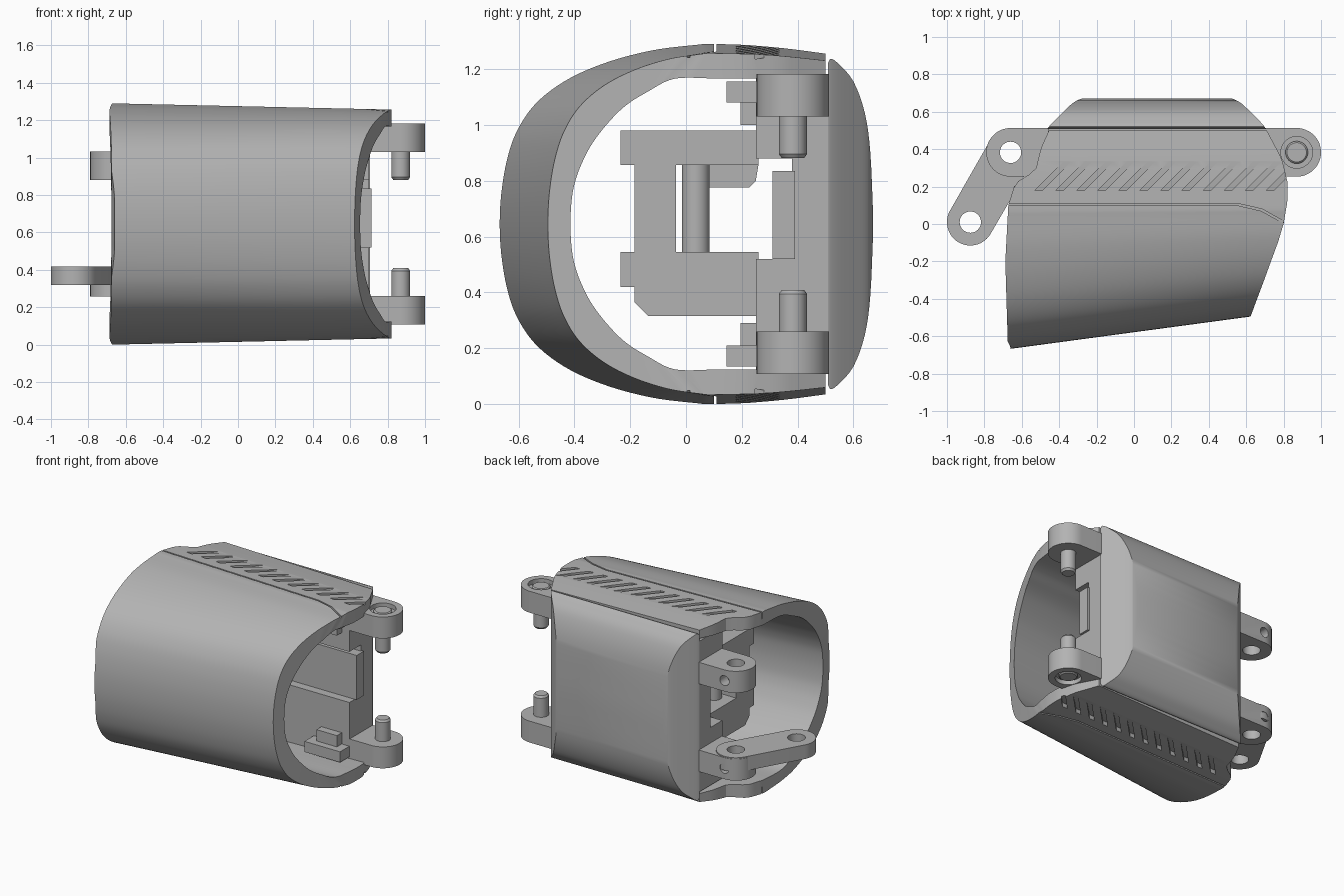
import bpy, bmesh, math
from mathutils import Vector

if "Cube" in bpy.data.objects:
    bpy.data.objects.remove(bpy.data.objects["Cube"])

ZC = 0.645  # mid height: everything mirrors about it
grey = bpy.data.materials.new("warm_grey")
grey.diffuse_color = (0.45, 0.45, 0.45, 1)
grey.use_nodes = True
grey.node_tree.nodes["Principled BSDF"].inputs["Base Color"].default_value = grey.diffuse_color


def make(name, verts, faces, smooth=None):
    me = bpy.data.meshes.new(name)
    me.from_pydata(verts, [], faces)
    bm = bmesh.new()
    bm.from_mesh(me)
    bmesh.ops.recalc_face_normals(bm, faces=bm.faces)
    bm.to_mesh(me)
    bm.free()
    ob = bpy.data.objects.new(name, me)
    bpy.context.collection.objects.link(ob)
    me.materials.append(grey)
    if smooth:
        shade(ob, smooth)
    return ob


def shade(ob, angle=30):
    bpy.ops.object.select_all(action='DESELECT')
    ob.select_set(True)
    bpy.context.view_layer.objects.active = ob
    bpy.ops.object.shade_smooth_by_angle(angle=math.radians(angle))


def prism(name, outline, lo, hi, axis='z', smooth=None):
    """Extrude a 2D outline along z (xy outline) or x (yz outline) or y (xz outline)."""
    place = {'z': lambda a, b, c: (a, b, c), 'x': lambda a, b, c: (c, a, b),
             'y': lambda a, b, c: (a, c, b)}[axis]
    n = len(outline)
    verts = [place(a, b, c) for c in (lo, hi) for a, b in outline]
    faces = [tuple(range(n)), tuple(range(n, 2 * n))]
    faces += [(i, (i + 1) % n, n + (i + 1) % n, n + i) for i in range(n)]
    return make(name, verts, faces, smooth)


def box(name, x0, x1, y0, y1, z0, z1):
    return prism(name, [(x0, y0), (x1, y0), (x1, y1), (x0, y1)], z0, z1)


def arc(cx, cy, r, a0=0, a1=360, n=40):
    full = a1 - a0 == 360
    return [(cx + r * math.cos(math.radians(a0 + (a1 - a0) * i / n)),
             cy + r * math.sin(math.radians(a0 + (a1 - a0) * i / n)))
            for i in range(n if full else n + 1)]


def cut(ob, cutter):
    m = ob.modifiers.new("cut", 'BOOLEAN')
    m.operation, m.solver, m.object = 'DIFFERENCE', 'EXACT', cutter
    bpy.context.view_layer.objects.active = ob
    bpy.ops.object.modifier_apply(modifier=m.name)
    bpy.data.objects.remove(cutter)


def lerp(pts, v):
    if v <= pts[0][0]:
        return pts[0][1]
    for (a, p), (b, q) in zip(pts, pts[1:]):
        if v <= b:
            return p + (q - p) * (v - a) / (b - a)
    return pts[-1][1]


def spline(pts, sub):
    P = [Vector(p) for p in pts]
    out = []
    for i in range(len(P) - 1):
        a, b, c, d = P[max(i - 1, 0)], P[i], P[i + 1], P[min(i + 2, len(P) - 1)]
        for s in range(sub):
            t = s / sub
            out.append(0.5 * (2 * b + (c - a) * t + (2 * a - 5 * b + 4 * c - d) * t * t
                              + (3 * b - a - 3 * c + d) * t ** 3))
    return out + [P[-1]]


# ---- outer shell: tapered C-shaped sleeve with contoured ends ----
outer = [(-.67, 0), (-.663, .12), (-.64, .24), (-.6, .345), (-.53, .44), (-.42, .52),
         (-.28, .58), (-.12, .622), (.03, .641), (.1, .645), (.3, .638), (.5, .615)]
inner = [(-.57, 0), (-.563, .1), (-.545, .17), (-.515, .235), (-.47, .305), (-.4, .38),
         (-.32, .445), (-.22, .497), (-.09, .548), (.1, .55), (.3, .55), (.5, .555)]
left_end = [(-.66, -.66), (-.63, -.675), (-.2, -.688), (.1, -.672), (.22, -.635),
            (.25, -.58), (.29, -.525), (.4, -.5), (.5, -.455)]
right_end = [(-.49, .62), (-.3, .695), (-.1, .77), (0, .8), (.12, .82), (.22, .822),
             (.35, .79), (.5, .71)]


def height(x):
    return 1 - 0.0345 * (x + .68)


def depth(y, x):
    return y if y > .1 else .1 - (.1 - y) * (1 - .1746 * (x + .68))


def skin(profile, steps):
    full = [(y, -h) for y, h in reversed(profile[1:])] + profile
    rows = []
    for y, h in spline(full, 6):
        x0, x1 = lerp(left_end, y), lerp(right_end, depth(y, .72))
        xs = [x0 + (x1 - x0) * j / steps for j in range(steps + 1)]
        rows.append([(x, depth(y, x), ZC + h * height(x)) for x in xs])
    return rows


S = 6
o_rows, i_rows = skin(outer, S), skin(inner, S)
R = len(o_rows)
verts = [v for rows in (o_rows, i_rows) for r in rows for v in r]
O = lambda i, j: i * (S + 1) + j
I = lambda i, j: (R + i) * (S + 1) + j
faces = []
for i in range(R - 1):
    for j in range(S):
        for G in (O, I):
            faces.append((G(i, j), G(i + 1, j), G(i + 1, j + 1), G(i, j + 1)))
    for j in (0, S):
        faces.append((O(i, j), O(i + 1, j), I(i + 1, j), I(i, j)))
for j in range(S):
    for i in (0, R - 1):
        faces.append((O(i, j), O(i, j + 1), I(i, j + 1), I(i, j)))
shell = make("shell", verts, faces)

# ramped grip slots and the panel seam, on the top and bottom sides
for s in (1, -1):
    sv, sf = [], []
    for k in range(12):
        x = -.53 + k * .1125
        for dx, y, d in ((0, .18, -.028), (.16, .34, .002)):
            for w in (0, .04):
                zs = height(x + dx) * lerp(outer, y) + d
                sv += [(x + dx + w, y, ZC + s * zs), (x + dx + w, y, ZC + s * .75)]
        b = k * 8
        sf += [tuple(b + q for q in f) for f in ((0, 1, 3, 2), (4, 5, 7, 6), (0, 1, 5, 4),
                                                 (2, 3, 7, 6), (0, 2, 6, 4), (1, 3, 7, 5))]
    cut(shell, make("slot_cutter", sv, sf))
    seam = [(-.75, .1), (.55, .1), (.68, .07), (.86, -.03), (.86, -.018), (.685, .08),
            (.553, .11), (-.75, .11)]
    lo, hi = sorted((ZC + s * .597, ZC + s * .8))
    cut(shell, prism("seam_cutter", seam, lo, hi))
shade(shell, 25)

# ---- rounded back cover: rectangular sections shrinking towards the back ----
levels = spline([(.508, -.462, .705, .575), (.52, -.455, .698, .592), (.55, -.428, .672, .57),
                 (.6, -.378, .622, .51), (.64, -.335, .58, .40), (.66, -.305, .55, .26),
                 (.67, -.28, .525, .04)], 4)
cv, cf = [], []
for y, a, b, h in levels:
    cv += [(a, y, ZC - h), (b, y, ZC - h), (b, y, ZC + h), (a, y, ZC + h)]
for i in range(len(levels) - 1):
    cf += [(4 * i + k, 4 * i + (k + 1) % 4, 4 * i + 4 + (k + 1) % 4, 4 * i + 4 + k) for k in range(4)]
n = len(cv)
cf += [(0, 1, 2, 3), (n - 4, n - 3, n - 2, n - 1)]
make("back_cover", cv, cf, 30)

# ---- inner frame behind the cover ----
box("frame_upper", -.46, .70, .25, .51, .88, 1.18)
box("frame_lower", -.46, .70, .25, .51, .11, .52)
box("frame_middle", -.46, .70, .38, .51, .5, .9)
box("frame_rib", .1, .715, .31, .39, .52, .835)

# small stepped tabs on the frame
for s, side in ((1, "upper"), (-1, "lower")):
    for part, y0, a, b, x0, x1 in (("base", .145, .435, .51, .42, .70), ("step", .195, .355, .435, .48, .64)):
        lo, hi = sorted((ZC + s * a, ZC + s * b))
        box(f"{side}_tab_{part}", x0, x1, y0, .26, lo, hi)

# ---- right hinge lugs with pins ----
for s, side in ((1, "upper"), (-1, "lower")):
    zin, zout = ZC + s * .385, ZC + s * .537
    out = arc(.87, .383, .13, -90, 90, 24) + [(.55, .513), (.55, .253)]
    lug = prism(f"{side}_right_lug", out, min(zin, zout), max(zin, zout))
    cut(lug, prism("recess_cutter", arc(.87, .383, .085), *sorted((zout - s * .03, zout + s * .1))))
    shade(lug)
    rings = ((.052, zout - s * .008), (.06, zout - s * .015), (.06, zin),
             (.05, zin), (.05, ZC + s * .25), (.04, ZC + s * .236))
    pv = [(x, y, z) for r, z in rings for x, y in arc(.87, .383, r, n=32)]
    pf = [tuple(range(32)), tuple(range(160, 192))]
    pf += [(q * 32 + k, q * 32 + (k + 1) % 32, q * 32 + 32 + (k + 1) % 32, q * 32 + 32 + k)
           for q in range(5) for k in range(32)]
    make(f"{side}_right_pin", pv, pf, 30)

# ---- left hinge lugs with pin and screw holes ----
for s, side in ((1, "upper"), (-1, "lower")):
    lo, hi = sorted((ZC + s * .235, ZC + s * .388))
    out = arc(-.66, .383, .13, 90, 270, 24) + [(-.4, .253), (-.4, .513)]
    lug = prism(f"{side}_left_lug", out, lo, hi)
    cut(lug, prism("hole_cutter", arc(-.66, .383, .057), lo - .1, hi + .1))
    cut(lug, prism("screw_cutter", arc(-.66, (lo + hi) / 2, .035, n=24), .40, .6, 'y'))
    shade(lug)

# lever arm reaching forward from the lower left lug
A, B = (-.66, .383), (-.875, .01)
ang = math.degrees(math.atan2(A[1] - B[1], A[0] - B[0]))
arm = prism("lever_arm", arc(*A, .127, ang - 90, ang + 90, 24) + arc(*B, .125, ang + 90, ang + 270, 24),
            .318, .418)
for c in (A, B):
    cut(arm, prism("hole_cutter", arc(*c, .057), .2, .6))
shade(arm)

# ---- inner bracket holding a cross pin ----
X0, X1 = -.37, -.12
box("bracket_front", X0, X1, -.185, -.035, .42, .98)
box("bracket_upper_arm", X0, X1, -.235, .26, .857, .98)
box("bracket_lower_arm", X0, X1, -.235, .26, .42, .545)
prism("bracket_upper_gusset", [(.015, .86), (.015, .775), (.225, .775), (.25, .8), (.26, .86)], X0, X0 + .08, 'x')
prism("bracket_foot", [(-.185, .43), (-.185, .365), (-.135, .315), (.26, .315), (.26, .43)], X0, X1, 'x')
prism("cross_pin", arc(-.245, .035, .05, n=32), .54, .86, 'z', 30)
